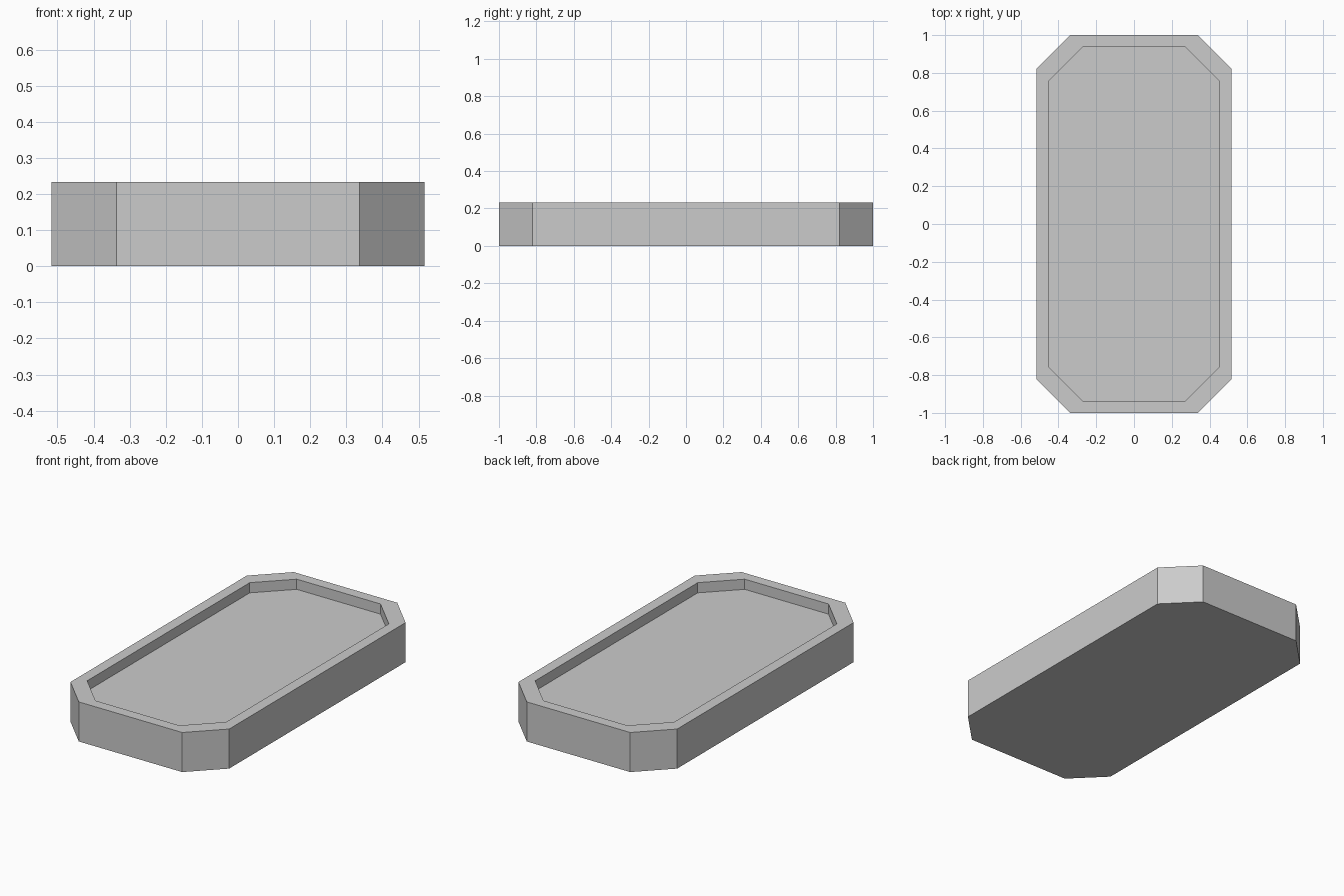
import bpy
import bmesh

cube = bpy.data.objects.get("Cube")
if cube:
    bpy.data.objects.remove(cube, do_unlink=True)

HALF_X, HALF_Y, HEIGHT = 0.517, 1.0, 0.233
CORNER, RIM, DEPTH = 0.18, 0.064, 0.06

grey = bpy.data.materials.new("light grey")
grey.use_nodes = True
colour = (0.6, 0.6, 0.6, 1)
grey.diffuse_color = colour
grey.node_tree.nodes["Principled BSDF"].inputs["Base Color"].default_value = colour


def octagon(bm, inset, z):
    """Ring of vertices for a rectangle with cut corners."""
    x, y = HALF_X - inset, HALF_Y - inset
    quarter = [(x, y - CORNER), (x - CORNER, y)]
    points = []
    for sx, sy in ((1, 1), (-1, 1), (-1, -1), (1, -1)):
        corner = quarter if sx * sy > 0 else quarter[::-1]
        points += [(sx * px, sy * py, z) for px, py in corner]
    return [bm.verts.new(p) for p in points]


# Tray: outer wall, flat rim, inner wall, sunken floor and underside
bm = bmesh.new()
rings = [octagon(bm, 0, 0), octagon(bm, 0, HEIGHT),
         octagon(bm, RIM, HEIGHT), octagon(bm, RIM, HEIGHT - DEPTH)]
for low, high in zip(rings, rings[1:]):
    for i in range(len(low)):
        j = (i + 1) % len(low)
        bm.faces.new((low[i], low[j], high[j], high[i]))
bm.faces.new(rings[0][::-1])
bm.faces.new(rings[-1])
bmesh.ops.recalc_face_normals(bm, faces=bm.faces)

mesh = bpy.data.meshes.new("tray")
bm.to_mesh(mesh)
bm.free()
mesh.materials.append(grey)
bpy.context.collection.objects.link(bpy.data.objects.new("tray", mesh))
